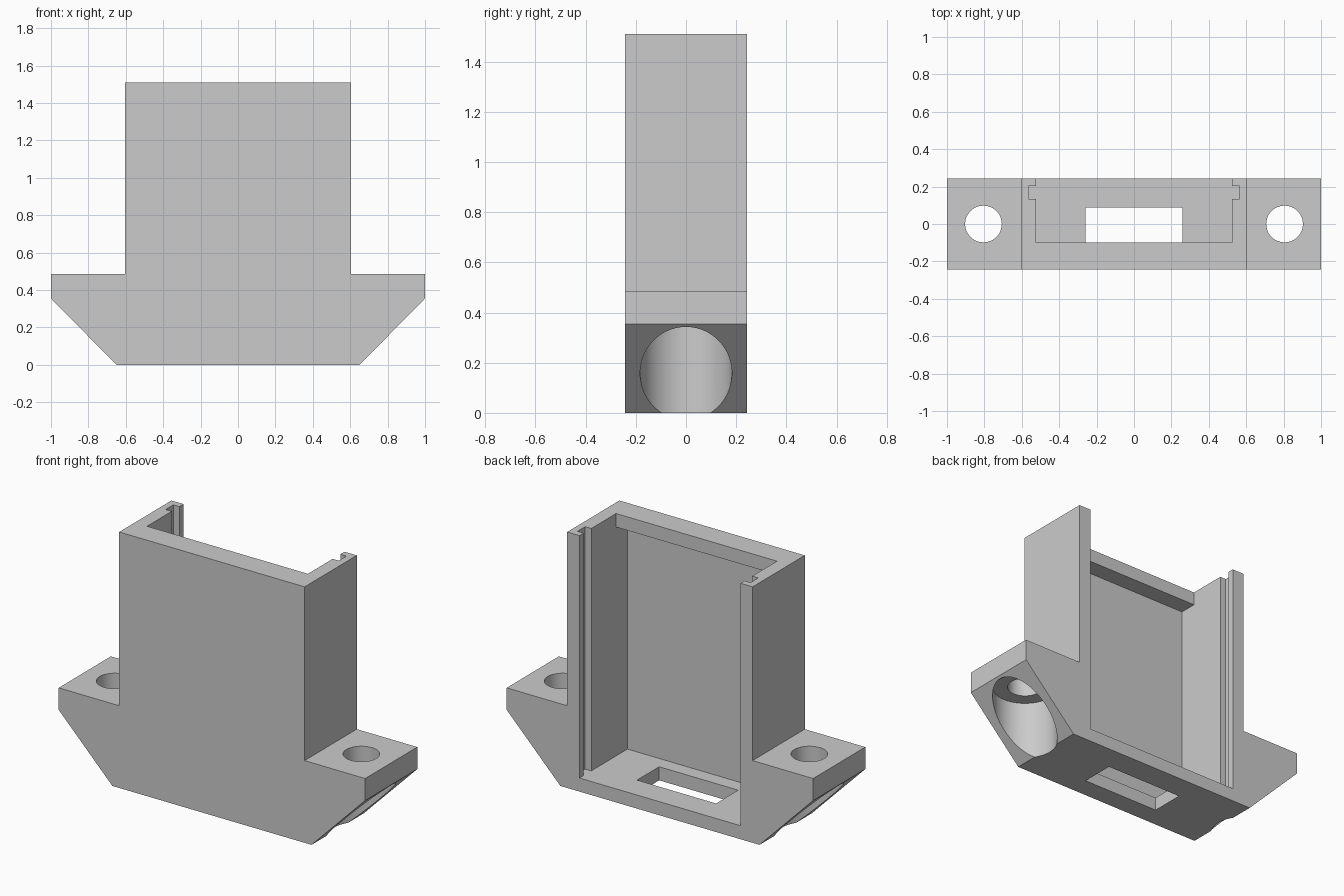
import bpy, bmesh, math

cube = bpy.data.objects.get("Cube")
if cube:
    bpy.data.objects.remove(cube, do_unlink=True)

HALF_DEPTH = 0.243

grey = bpy.data.materials.new("plain grey")
grey.use_nodes = True
colour = (0.6, 0.6, 0.6, 1)
grey.diffuse_color = colour
grey.node_tree.nodes["Principled BSDF"].inputs["Base Color"].default_value = colour


def prism(name, outline, low, high, axis="Z"):
    """Extrude a closed outline along Z, or along Y for an (x, z) outline."""
    bm = bmesh.new()
    place = (lambda a, b: (a, b, low)) if axis == "Z" else (lambda a, b: (a, low, b))
    face = bm.faces.new([bm.verts.new(place(a, b)) for a, b in outline])
    top = bmesh.ops.extrude_face_region(bm, geom=[face])["geom"]
    moved = [v for v in top if isinstance(v, bmesh.types.BMVert)]
    shift = (0, 0, high - low) if axis == "Z" else (0, high - low, 0)
    bmesh.ops.translate(bm, vec=shift, verts=moved)
    bmesh.ops.recalc_face_normals(bm, faces=bm.faces)
    mesh = bpy.data.meshes.new(name)
    bm.to_mesh(mesh)
    bm.free()
    mesh.materials.append(grey)
    obj = bpy.data.objects.new(name, mesh)
    bpy.context.collection.objects.link(obj)
    return obj


def mirrored(half):
    """Complete an outline from its +x half, listed in order."""
    return half + [(-x, y) for x, y in reversed(half)]


def circle(cx, radius, count=72):
    return [(cx + radius * math.cos(i * math.tau / count),
             radius * math.sin(i * math.tau / count)) for i in range(count)]


def cut(target, cutter):
    cutter.hide_render = True
    mod = target.modifiers.new("cut", "BOOLEAN")
    mod.operation = "DIFFERENCE"
    mod.solver = "EXACT"
    mod.object = cutter
    bpy.ops.object.select_all(action="DESELECT")
    bpy.context.view_layer.objects.active = target
    target.select_set(True)
    bpy.ops.object.modifier_apply(modifier=mod.name)
    bpy.data.objects.remove(cutter, do_unlink=True)


# Housing with the two mounting ears and sloped undersides
housing = prism("housing", mirrored([
    (0.65, 0), (1.0, 0.355), (1.0, 0.485), (0.605, 0.485), (0.605, 1.51),
]), -HALF_DEPTH, HALF_DEPTH, "Y")

# Pocket open to the back and top, with a guide slot in each side wall
cut(housing, prism("pocket_cutter", mirrored([
    (0.525, -0.098), (0.525, 0.133), (0.565, 0.133), (0.565, 0.204),
    (0.525, 0.204), (0.525, 0.4),
]), 0.08, 1.7))

# Deeper recess in the front wall, leaving a lip along the top
cut(housing, prism("recess_cutter", mirrored([(0.525, -0.204), (0.525, 0.05)]),
                   0.08, 1.43))

# Rectangular opening through the floor
cut(housing, prism("floor_opening_cutter", mirrored([(0.258, -0.118), (0.258, 0.088)]),
                   -0.1, 0.2))

# Screw holes and their counterbores from below
for side in (-1, 1):
    cut(housing, prism("counterbore_cutter", circle(side * 0.805, 0.183), -0.1, 0.355))
    cut(housing, prism("screw_hole_cutter", circle(side * 0.805, 0.098), 0.2, 0.7))

# Tidy flat areas, then smooth only the round holes
bm = bmesh.new()
bm.from_mesh(housing.data)
bmesh.ops.remove_doubles(bm, verts=bm.verts, dist=0.0001)
bmesh.ops.dissolve_limit(bm, angle_limit=0.01, verts=bm.verts, edges=bm.edges)
bm.to_mesh(housing.data)
bm.free()
bpy.ops.object.select_all(action="DESELECT")
housing.select_set(True)
bpy.context.view_layer.objects.active = housing
bpy.ops.object.shade_smooth_by_angle(angle=math.radians(25))
